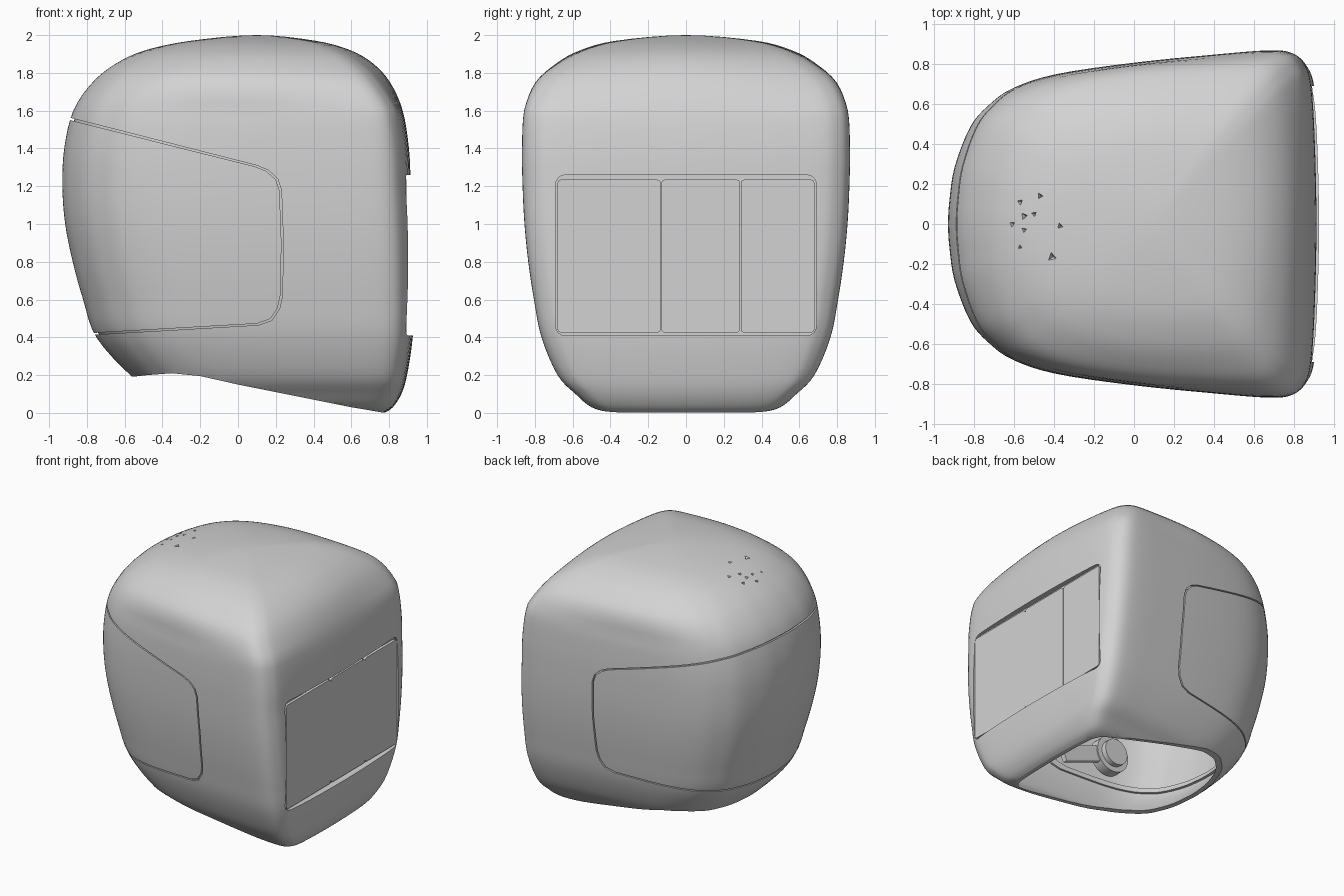
import bpy, bmesh, math, random
from mathutils import Vector, Matrix

cube = bpy.data.objects.get("Cube")
if cube:
    bpy.data.objects.remove(cube, do_unlink=True)

grey = bpy.data.materials.new("light_grey")
grey.use_nodes = True
grey.diffuse_color = (0.65, 0.65, 0.65, 1)
grey.node_tree.nodes["Principled BSDF"].inputs["Base Color"].default_value = grey.diffuse_color


def spline(points, steps):
    """Smooth curve through all points except the first and last (the end guides)."""
    p = [Vector(q) for q in points]
    out = []
    for a, b, c, d in zip(p, p[1:], p[2:], p[3:]):
        for i in range(steps):
            t = i / steps
            out.append(b + (c - a) * (t / 2) + (2 * a - 5 * b + 4 * c - d) * (t * t / 2)
                       + (3 * b - a - 3 * c + d) * (t ** 3 / 2))
    return out + [p[-2]]


def finish(name, bm):
    bmesh.ops.recalc_face_normals(bm, faces=bm.faces)
    mesh = bpy.data.meshes.new(name)
    bm.to_mesh(mesh)
    bm.free()
    mesh.materials.append(grey)
    obj = bpy.data.objects.new(name, mesh)
    bpy.context.collection.objects.link(obj)
    return obj


def duplicate(obj, name):
    new = obj.copy()
    new.data = obj.data.copy()
    new.name = name
    bpy.context.collection.objects.link(new)
    return new


def activate(obj):
    bpy.ops.object.select_all(action='DESELECT')
    obj.select_set(True)
    bpy.context.view_layer.objects.active = obj


def cut(obj, tool, operation='DIFFERENCE'):
    mod = obj.modifiers.new("cut", 'BOOLEAN')
    mod.object, mod.operation, mod.solver = tool, operation, 'EXACT'
    activate(obj)
    bpy.ops.object.modifier_apply(modifier=mod.name)


def smooth(obj, angle=35):
    activate(obj)
    bpy.ops.object.shade_smooth_by_angle(angle=math.radians(angle))


def prism(name, profile, half):
    """Side profile in x and z, extruded across y."""
    bm = bmesh.new()
    face = bm.faces.new([bm.verts.new((x, -half, z)) for x, z in profile])
    ext = bmesh.ops.extrude_face_region(bm, geom=[face])
    verts = [v for v in ext["geom"] if isinstance(v, bmesh.types.BMVert)]
    bmesh.ops.translate(bm, verts=verts, vec=(0, 2 * half, 0))
    return finish(name, bm)


def box(name, lo, hi, radius):
    """Box with rounded corners around the x axis."""
    bm = bmesh.new()
    bmesh.ops.create_cube(bm, size=1)
    for v in bm.verts:
        v.co = [l if c < 0 else h for c, l, h in zip(v.co, lo, hi)]
    edges = [e for e in bm.edges if abs(e.verts[0].co.x - e.verts[1].co.x) > 1e-5]
    bmesh.ops.bevel(bm, geom=edges, offset=radius, segments=4, profile=0.5, affect='EDGES')
    return finish(name, bm)


# Plan outline: fraction of length from front to back, fraction of half width
HALF = [(0, 0), (.004, .14), (.018, .33), (.06, .56), (.11, .685), (.175, .782), (.29, .862),
        (.5, .928), (.72, .975), (.87, 1), (.935, .985), (.968, .92), (.985, .81), (.995, .5), (1, 0)]
loop = HALF + [(t, -w) for t, w in HALF[-2:0:-1]]
OUTLINE = spline([loop[-1]] + loop + loop[:2], 4)[:-1]

# Height, front x, back x, half width
ROWS = [(0, -.2, .775, .40), (.03, -.3, .82, .5), (.1, -.42, .865, .585), (.2, -.57, .895, .68),
        (.4, -.75, .925, .765), (.6, -.82, .93, .805), (.8, -.875, .93, .835),
        (1, -.915, .925, .855), (1.2, -.93, .915, .865), (1.4, -.92, .905, .868),
        (1.6, -.872, .872, .857), (1.75, -.77, .805, .805), (1.85, -.645, .715, .69),
        (1.92, -.49, .595, .555), (1.97, -.25, .41, .365), (2, .1, .1, 0)]
last = ROWS[-2]
STATIONS = spline([ROWS[0]] + ROWS + [(last[0], last[2], last[1], -last[3])], 4)


def dome(name, scale=1.0, rise=1.0, drop=0.0):
    bm = bmesh.new()
    rings = []
    for z, front, back, width in STATIONS:
        ring = []
        # Corners soften towards the crown
        soft = max(0, min(1, (z - 1.6) / .4)) * .45
        for t, w in OUTLINE:
            angle = math.atan2(w, (t - .5) * 2)
            t = t * (1 - soft) + (.5 + .5 * math.cos(angle)) * soft
            w = (w * (1 - soft) + math.sin(angle) * soft) / (1 - .13 * soft)
            x = front + (back - front) * t
            ring.append(bm.verts.new((.05 + (x - .05) * scale, w * width * scale, z * rise - drop)))
        rings.append(ring)
    n = len(OUTLINE)
    for a, b in zip(rings, rings[1:]):
        for i in range(n):
            j = (i + 1) % n
            bm.faces.new((a[i], a[j], b[j], b[i]))
    bm.faces.new(rings[0])
    bmesh.ops.remove_doubles(bm, verts=bm.verts, dist=1e-5)
    return finish(name, bm)


# Hollow shell with a sloping open rim below
shell = dome("helmet_shell")
cavity = dome("cavity_cutter", .9, .98, .02)
rim = prism("rim_cutter", [(-1.2, .19), (-.57, .19), (-.48, .2), (-.35, .21), (-.2, .195), (0, .15),
                           (.2, .11), (.4, .07), (.6, .03), (.76, .003), (.9, -.01),
                           (.9, -.3), (-1.2, -.3)], 1.2)
cut(shell, cavity)
cut(shell, rim)

# Wraparound visor in a narrow groove, backed by a sunken gasket
VISOR = [(-1.3, 1.667), (.1, 1.31), (.16, 1.285), (.21, 1.24), (.23, 1.18), (.24, .9), (.235, .62),
         (.22, .55), (.18, .49), (.11, .465), (-.75, .415), (-1.3, .385)]


def visor_prism(name, grow):
    return prism(name, [(x + grow, .95 + (z - .95) * (1 + 1.6 * grow)) for x, z in VISOR], 1.2)


opening = visor_prism("visor_opening_cutter", 0)
inset = visor_prism("visor_cutter", -.01)
outer = visor_prism("gasket_outer_cutter", .02)
inner = visor_prism("gasket_inner_cutter", -.03)
visor = duplicate(shell, "visor")
gasket = duplicate(shell, "visor_gasket")
centre = Vector((.05, 0, 1))
gasket.data.transform(Matrix.Translation(centre) @ Matrix.Scale(.98, 4)
                      @ Matrix.Translation(-centre))
cut(visor, inset, 'INTERSECT')
cut(gasket, outer, 'INTERSECT')
cut(gasket, inner)
cut(shell, opening)

# Small chipped dents on the crown
random.seed(4)
bm = bmesh.new()
for x, y, r in ((-.61, .0, .03), (-.55, .04, .035), (-.5, .05, .025), (-.55, -.03, .025), (-.47, .14, .03),
                (-.57, .11, .03), (-.37, -.01, .03), (-.57, -.115, .02), (-.41, -.165, .045)):
    hit, point, normal, _ = shell.ray_cast(Vector((x, y, 3)), Vector((0, 0, -1)))
    place = (Matrix.Translation(point) @ normal.to_track_quat('Z', 'Y').to_matrix().to_4x4()
             @ Matrix.Rotation(random.uniform(0, 2), 4, 'Z'))
    bmesh.ops.create_cone(bm, cap_ends=True, segments=3, radius1=.003, radius2=r, depth=.04, matrix=place)
chips = finish("chip_cutter", bm)
cut(shell, chips)

# Rear recess and its three panels
recess = box("recess_cutter", (.872, -.69, .41), (1.2, .69, 1.26), .05)
cut(shell, recess)
for part in (shell, visor, gasket):
    smooth(part)
for name, y0, y1 in (("rear_panel_right", -.68, -.134), ("rear_panel_middle", -.13, .286),
                     ("rear_panel_left", .29, .68)):
    box(name, (.862, y0, .425), (.893, y1, 1.235), .02)

for helper in (cavity, rim, opening, inset, outer, inner, chips, recess):
    bpy.data.objects.remove(helper, do_unlink=True)

# Ear cups and chin strap anchors inside
for side, label in ((1, "left"), (-1, "right")):
    for part, radius, y, depth in (("ear_cup", .14, .57, .08), ("ear_pad", .10, .52, .06)):
        bpy.ops.mesh.primitive_cylinder_add(vertices=32, radius=radius, depth=depth,
                                            location=(-.25, side * y, .66),
                                            rotation=(math.pi / 2, 0, 0))
        cup = bpy.context.object
        cup.name = part + "_" + label
        cup.data.materials.append(grey)
        smooth(cup)
    strap = box("strap_anchor_" + label, (-.24, -.02, -.06), (.2, .02, .06), .01)
    strap.location = (0, side * .56, .58)
    strap.rotation_euler = (0, math.radians(20), 0)
